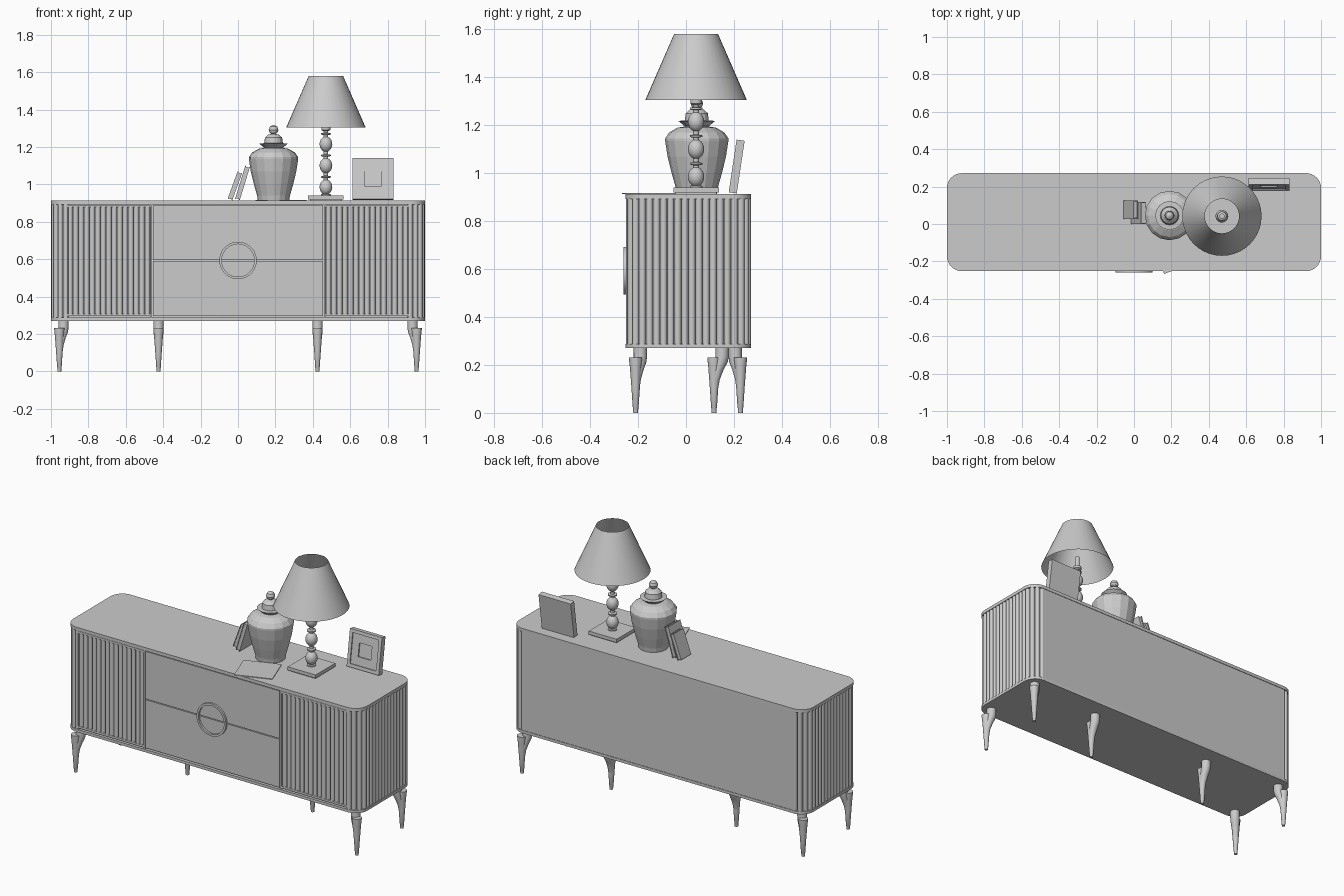
import bpy, bmesh, math
from mathutils import Matrix, Vector

if "Cube" in bpy.data.objects:
    bpy.data.objects.remove(bpy.data.objects["Cube"])

TOP = 0.913
YF, YB = -0.252, 0.272          # cabinet front and back


def finish(name, bm, smooth=False):
    bmesh.ops.recalc_face_normals(bm, faces=bm.faces)
    me = bpy.data.meshes.new(name)
    bm.to_mesh(me)
    bm.free()
    ob = bpy.data.objects.new(name, me)
    bpy.context.collection.objects.link(ob)
    if smooth:
        bpy.ops.object.select_all(action='DESELECT')
        ob.select_set(True)
        bpy.context.view_layer.objects.active = ob
        bpy.ops.object.shade_smooth_by_angle(angle=math.radians(35))
    return ob


def rings(bm, secs, n=16, cap=True):
    """Stack circles (x, y, z, radius) into a tube."""
    prev = first = None
    for x, y, z, r in secs:
        cur = [bm.verts.new((x + r * math.cos(2 * math.pi * k / n),
                             y + r * math.sin(2 * math.pi * k / n), z)) for k in range(n)]
        if prev:
            for k in range(n):
                bm.faces.new((prev[k], prev[(k + 1) % n], cur[(k + 1) % n], cur[k]))
        else:
            first = cur
        prev = cur
    if cap:
        bm.faces.new(first)
        bm.faces.new(prev)


def lathe(name, x, y, profile, n=24, smooth=True, cap=True):
    bm = bmesh.new()
    rings(bm, [(x, y, z, r) for r, z in profile], n, cap)
    return finish(name, bm, smooth)


def box(bm, x0, x1, y0, y1, z0, z1, mat=Matrix()):
    m = Matrix.Translation(((x0 + x1) / 2, (y0 + y1) / 2, (z0 + z1) / 2)) \
        @ Matrix.Diagonal((x1 - x0, y1 - y0, z1 - z0, 1))
    bmesh.ops.create_cube(bm, size=1, matrix=mat @ m)


def slab(name, inset, z0, z1, rad=0.08, back_inset=None):
    """Rounded rectangle prism following the cabinet plan."""
    bi = inset if back_inset is None else back_inset
    r = rad - inset
    cx, cyf, cyb = 1 - inset - r, YF + inset + r, YB - bi - r
    pts = []
    for px, py, a0 in ((cx, cyb, 0), (-cx, cyb, 90), (-cx, cyf, 180), (cx, cyf, 270)):
        for k in range(9):
            a = math.radians(a0 + 90 * k / 8)
            pts.append((px + r * math.cos(a), py + r * math.sin(a)))
    bm = bmesh.new()
    f = bm.faces.new([bm.verts.new((x, y, z0)) for x, y in pts])
    ext = bmesh.ops.extrude_face_region(bm, geom=[f])
    bmesh.ops.translate(bm, vec=(0, 0, z1 - z0),
                        verts=[v for v in ext['geom'] if isinstance(v, bmesh.types.BMVert)])
    return finish(name, bm, True)


# Cabinet shell
slab("cabinet_top", 0, 0.893, TOP)
slab("cabinet_bottom", 0, 0.27, 0.287)
slab("cabinet_core", 0.018, 0.28, 0.9)
bm = bmesh.new()
box(bm, -0.925, 0.925, YB - 0.03, YB - 0.003, 0.287, 0.893)
finish("back_panel", bm)

# Reeded wraparound ends
R, INS = 0.0145, 0.016
ar = 0.08 - INS
path = [(0.92 + ar * math.cos(math.radians(a)), YF + 0.08 + ar * math.sin(math.radians(a)))
        for a in (-90, -63, -36, -9)]
y0, y1 = YF + 0.1, YB - 0.1
path += [(1 - INS, y0 + (y1 - y0) * k / 11) for k in range(12)]
path += [(0.92 + ar * math.cos(math.radians(a)), YB - 0.08 + ar * math.sin(math.radians(a)))
         for a in (9, 36, 63, 90)]
bm = bmesh.new()
for s in (-1, 1):
    for x, y in path:
        rings(bm, [(s * x, y, 0.285, R), (s * x, y, 0.895, R)], 12)
finish("reeded_ends", bm, True)

# Reeded doors with thin frames
bm = bmesh.new()
fr = bmesh.new()
for s in (-1, 1):
    for k in range(15):
        x = s * (0.484 + 0.0295 * k)
        rings(bm, [(x, YF + 0.018, 0.305, R), (x, YF + 0.018, 0.88, R)], 12)
    for a, b, z0, z1 in ((0.459, 0.469, 0.287, 0.893), (0.912, 0.919, 0.287, 0.893),
                         (0.469, 0.912, 0.295, 0.308), (0.469, 0.912, 0.878, 0.89)):
        box(fr, min(s * a, s * b), max(s * a, s * b), YF + 0.003, YF + 0.03, z0, z1)
finish("reeded_doors", bm, True)
finish("door_frames", fr)

# Drawers and round pull
bm = bmesh.new()
for z0, z1 in ((0.295, 0.591), (0.596, 0.888)):
    box(bm, -0.455, 0.455, YF + 0.004, YF + 0.03, z0, z1)
finish("drawer_fronts", bm)
bm = bmesh.new()
N = 48
for k in range(N):
    for r, y in ((0.1, YF + 0.006), (0.1, YF - 0.008), (0.087, YF - 0.008), (0.087, YF + 0.006)):
        a = 2 * math.pi * k / N
        bm.verts.new((r * math.cos(a), y, 0.593 + r * math.sin(a)))
bm.verts.ensure_lookup_table()
for k in range(N):
    for j in range(4):
        a, b = 4 * k, 4 * ((k + 1) % N)
        j2 = (j + 1) % 4
        bm.faces.new([bm.verts[i] for i in (a + j, a + j2, b + j2, b + j)])
finish("ring_pull", bm, True)

# Legs: tapered peg with a curved bracket merging into it
for name, x, y, dx, dy in (("front_leg", 0.955, -0.21, -0.022, 0.02),
                           ("back_leg", 0.955, 0.227, -0.022, -0.022),
                           ("middle_leg", 0.425, 0.117, 0, 0.034)):
    for s, side in ((-1, "left"), (1, "right")):
        bm = bmesh.new()
        rings(bm, [(s * x, y, z, r) for r, z in
                   ((0.010, 0), (0.011, 0.02), (0.012, 0.022), (0.018, 0.11), (0.024, 0.19),
                    (0.028, 0.225), (0.028, 0.231))], 16)
        rings(bm, [(s * (x + dx * t), y + dy * t, z, r) for t, z, r in
                   ((0, 0.09, 0.015), (0.15, 0.14, 0.019), (0.5, 0.18, 0.023),
                    (0.85, 0.21, 0.027), (1, 0.235, 0.028), (1, 0.272, 0.028))], 16)
        finish(name + "_" + side, bm, True)

# Table lamp
LX, LY = 0.47, 0.042
bm = bmesh.new()
box(bm, LX - 0.095, LX + 0.095, LY - 0.095, LY + 0.095, 0.92, 0.941)
box(bm, LX - 0.085, LX + 0.085, LY - 0.085, LY + 0.085, TOP - 0.002, 0.92)
finish("lamp_base", bm)
prof = [(0.026, 0.94), (0.026, 0.947), (0.012, 0.95)]
for zc in (0.985, 1.1, 1.215):
    prof += [(max(0.012, 0.034 * math.sin(math.pi * k / 10)), zc - 0.041 * math.cos(math.pi * k / 10))
             for k in range(1, 10)]
    prof += [(0.012, zc + 0.048), (0.026, zc + 0.051), (0.026, zc + 0.058), (0.012, zc + 0.061)]
prof += [(0.012, 1.284), (0.024, 1.29), (0.024, 1.305), (0.014, 1.31), (0.014, 1.37)]
lathe("lamp_stem", LX, LY, prof)
lathe("lamp_shade", LX, LY, [(0.212, 1.305), (0.092, 1.58)], 40, cap=False)

# Lidded jar, faceted
lathe("jar", 0.19, 0.045, [(0.084, TOP), (0.088, 0.94), (0.105, 1.0), (0.122, 1.07), (0.132, 1.135),
                           (0.132, 1.145), (0.115, 1.17), (0.08, 1.19), (0.05, 1.195),
                           (0.05, 1.205)], 16, False)
lathe("jar_lid", 0.19, 0.045, [(0.045, 1.192), (0.077, 1.218), (0.05, 1.22), (0.046, 1.25),
                               (0.03, 1.265), (0.012, 1.27), (0.022, 1.278), (0.026, 1.291),
                               (0.02, 1.308), (0.006, 1.316)], 16, False)

# Picture frame leaning back
m = Matrix.Translation((0.722, 0.195, TOP + 0.005)) @ Matrix.Rotation(math.radians(-8.5), 4, 'X')
bm = bmesh.new()
w, h = 0.109, 0.222
box(bm, -w, w, -0.002, 0.017, 0, h, m)
for a, b, z0, z1 in ((-w, -w + 0.02, 0, h), (w - 0.02, w, 0, h),
                     (-w + 0.02, w - 0.02, 0, 0.02), (-w + 0.02, w - 0.02, h - 0.02, h)):
    box(bm, a, b, -0.017, 0, z0, z1, m)
for a, b, z0, z1 in ((-0.089, -0.043, 0.02, 0.202), (0.043, 0.089, 0.02, 0.202),
                     (-0.043, 0.043, 0.02, 0.07), (-0.043, 0.043, 0.152, 0.202)):
    box(bm, a, b, -0.010, 0, z0, z1, m)
finish("picture_frame", bm)

# Two leaning books
for name, x, ya, yb, hh, ang in (("small_book", -0.043, 0.028, 0.125, 0.155, 20),
                                 ("large_book", -0.003, 0.0, 0.118, 0.185, 17)):
    m = Matrix.Translation((x, 0, TOP + 0.006)) @ Matrix.Rotation(math.radians(ang), 4, 'Y')
    bm = bmesh.new()
    box(bm, -0.013, -0.009, ya, yb, 0, hh, m)
    box(bm, 0.009, 0.013, ya, yb, 0, hh, m)
    box(bm, -0.01, 0.01, ya + 0.003, yb - 0.004, 0.004, hh - 0.004, m)
    finish(name, bm)

# Thin magazine lying askew over the front edge
m = Matrix.Translation((0.23, -0.135, TOP + 0.002)) @ Matrix.Rotation(math.radians(20), 4, 'Z')
bm = bmesh.new()
box(bm, -0.11, 0.11, -0.1, 0.1, -0.002, 0.002, m)
finish("magazine", bm)
